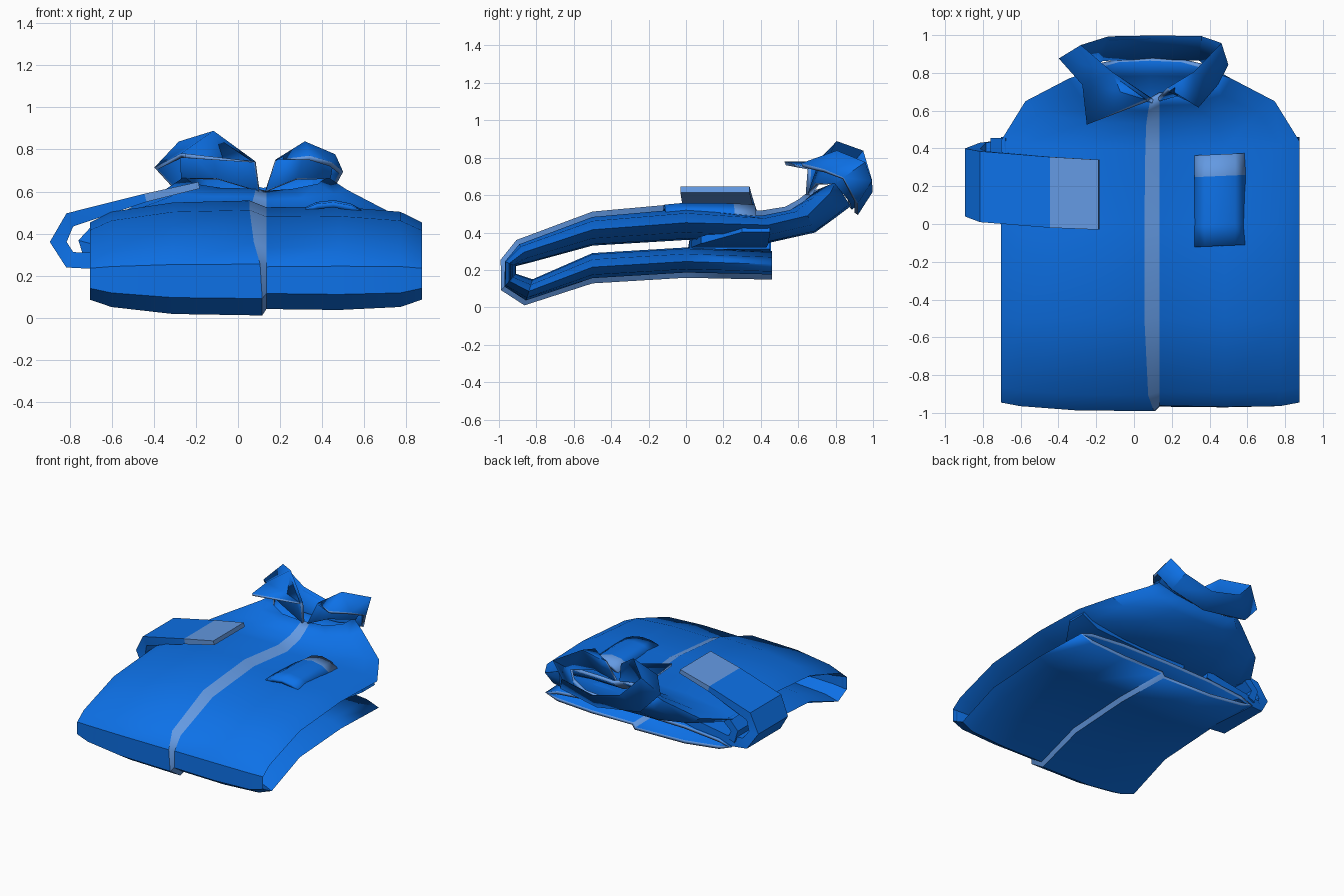
import bpy, bmesh, math
from mathutils import Vector

if "Cube" in bpy.data.objects:
    bpy.data.objects.remove(bpy.data.objects["Cube"])


def mat(name, col):
    m = bpy.data.materials.new(name)
    m.diffuse_color = (*col, 1)
    m.use_nodes = True
    m.node_tree.nodes["Principled BSDF"].inputs["Base Color"].default_value = m.diffuse_color
    return m


BLUE = mat("blue_cloth", (0.004, 0.165, 0.80))
TRIM = mat("light_blue_trim", (0.125, 0.32, 0.76))


def make(name, rings, closed, trim=lambda i, j: False, caps=False, thick=0, offset=-1, rim=1, angle=35):
    """Skin a list of point rows; trim(row, column) picks the light faces."""
    bm = bmesh.new()
    vs = [[bm.verts.new(p) for p in r] for r in rings]
    n = len(rings[0])
    for i in range(len(rings) - 1):
        for j in range(n if closed else n - 1):
            k = (j + 1) % n
            f = bm.faces.new((vs[i][j], vs[i][k], vs[i + 1][k], vs[i + 1][j]))
            f.material_index = int(trim(i, j))
    if caps:
        for r in (0, -1):
            f = bm.faces.new(vs[r])
            f.material_index = int(trim(0 if r == 0 else len(rings) - 2, 0))
    bmesh.ops.recalc_face_normals(bm, faces=bm.faces)
    me = bpy.data.meshes.new(name)
    bm.to_mesh(me)
    bm.free()
    me.materials.append(BLUE)
    me.materials.append(TRIM)
    ob = bpy.data.objects.new(name, me)
    bpy.context.collection.objects.link(ob)
    me.shade_smooth()
    me.set_sharp_from_angle(angle=math.radians(angle))
    if thick:
        s = ob.modifiers.new("cloth", 'SOLIDIFY')
        s.thickness, s.offset = thick, offset
        s.material_offset_rim = rim
    return ob


# Shirt body: flattened tube running from hem, round the fold, up to the neck
# front y,z / back y,z / half width / front-edge width / optional side y,z
CX = 0.085
stations = [
    (.46, .16, .46, .30, .79, .02), (0, .17, 0, .32, .79, .02),
    (-.5, .14, -.5, .29, .79, .02), (-.86, .022, -.82, .15, .79, .02),
    (-.98, .10, -.91, .18, .79, .02), (-.98, .25, -.91, .22, .79, .03),
    (-.9, .35, -.83, .24, .79, .06), (-.5, .50, -.5, .33, .79, .08),
    (0, .545, 0, .36, .79, .08), (.40, .505, .40, .335, .79, .075, .44, .44),
    (.54, .53, .69, .40, .66, .07, .65, .49), (.61, .57, .80, .48, .43, .06, .77, .61),
    (.66, .61, .88, .54, .34, .05, .80, .67)]


def body_ring(s):
    F, B = Vector(s[0:2]), Vector(s[2:4])
    M = Vector(s[6:8]) if len(s) > 6 else (F + B) / 2
    out = (F - B).normalized()
    hw, edge = s[4], 0.135
    # the left front overlaps the right front, leaving a sloping light edge
    front = [(CX - hw, 0, 0), (CX - .87 * hw, .55, .0), (CX - .5 * hw, .92, .01),
             (edge - s[5], 1, .012), (edge, 1, -.02), (CX + .5 * hw, .92, -.01),
             (CX + .87 * hw, .55, 0), (CX + hw, 0, 0)]
    pts = []
    for x, v, r in front:
        p = M + (F - M) * v + out * r
        pts.append((x, p.x, p.y))
    for u, v in ((.87, .55), (.5, .92), (0, 1), (-.5, .92), (-.87, .55)):
        p = M + (B - M) * v
        pts.append((CX + u * hw, p.x, p.y))
    return pts


make("shirt_body", [body_ring(s) for s in stations], True,
     trim=lambda i, j: j == 3, thick=.025)

# Collar: stand, rolled top edge and turned-down flap, left front round to right front
base = [(.10, .65, .60), (-.10, .70, .66), (-.26, .80, .66), (-.17, .87, .57), (.1, .88, .53),
        (.35, .87, .57), (.43, .80, .66), (.28, .70, .66), (.13, .66, .60)]
fold = [(.08, .66, .74), (-.12, .80, .88), (-.28, .94, .83), (-.14, .985, .68), (.12, .99, .61),
        (.36, .985, .67), (.46, .95, .77), (.32, .80, .83), (.18, .71, .75)]
flap = [(-.25, .53, .77), (-.27, .74, .77), (-.39, .87, .71), (-.25, .91, .56), (.12, .91, .50),
        (.42, .91, .56), (.49, .84, .69), (.44, .74, .73), (.34, .62, .76)]
make("collar", [base, fold, flap], False, thick=.022, offset=0, angle=40)


# Sleeves: flat slabs following a path in x,z with a y range and half thickness
def sleeve(name, path, cuff):
    rings = []
    for i, (x, z, y0, y1, h) in enumerate(path):
        a, b = path[max(i - 1, 0)], path[min(i + 1, len(path) - 1)]
        d = Vector((b[0] - a[0], b[1] - a[1])).normalized() * h
        nx, nz = -d.y, d.x
        rings.append([(x + nx, y0, z + nz), (x + nx, y1, z + nz),
                      (x - nx, y1, z - nz), (x - nx, y0, z - nz)])
    make(name, rings, True, trim=lambda i, j: i == cuff, caps=True)


sleeve("left_sleeve", [(-.185, .63, -.03, .34, .016), (-.44, .57, -.02, .355, .02),
                       (-.80, .465, .01, .385, .035), (-.855, .36, .04, .40, .04),
                       (-.80, .275, .02, .43, .04), (-.66, .27, .01, .45, .04),
                       (-.3, .34, .02, .45, .03)], 0)
sleeve("left_armhole", [(-.70, .28, .02, .455, .03), (-.73, .36, .22, .455, .03),
                        (-.66, .43, .25, .455, .03)], -1)
sleeve("right_sleeve", [(.84, .42, .30, .45, .02), (.70, .36, .08, .44, .02),
                        (.2, .34, .03, .43, .02), (-.1, .34, .02, .43, .02)], -1)

# Chest pocket: arched patch with a light band at its open top
rows = [(.375, .495, .06), (.26, .512, .05), (.0, .525, .04), (-.11, .52, .035)]
pocket = [[(.32 + .27 * t, y - .012 * (1 - t), z + h * math.sin(math.pi * t) ** .7 - .012 * t)
           for t in (0, .2, .5, .8, 1)] for y, z, h in rows]
make("chest_pocket", pocket, False, trim=lambda i, j: i == 0, thick=.025, rim=0)
